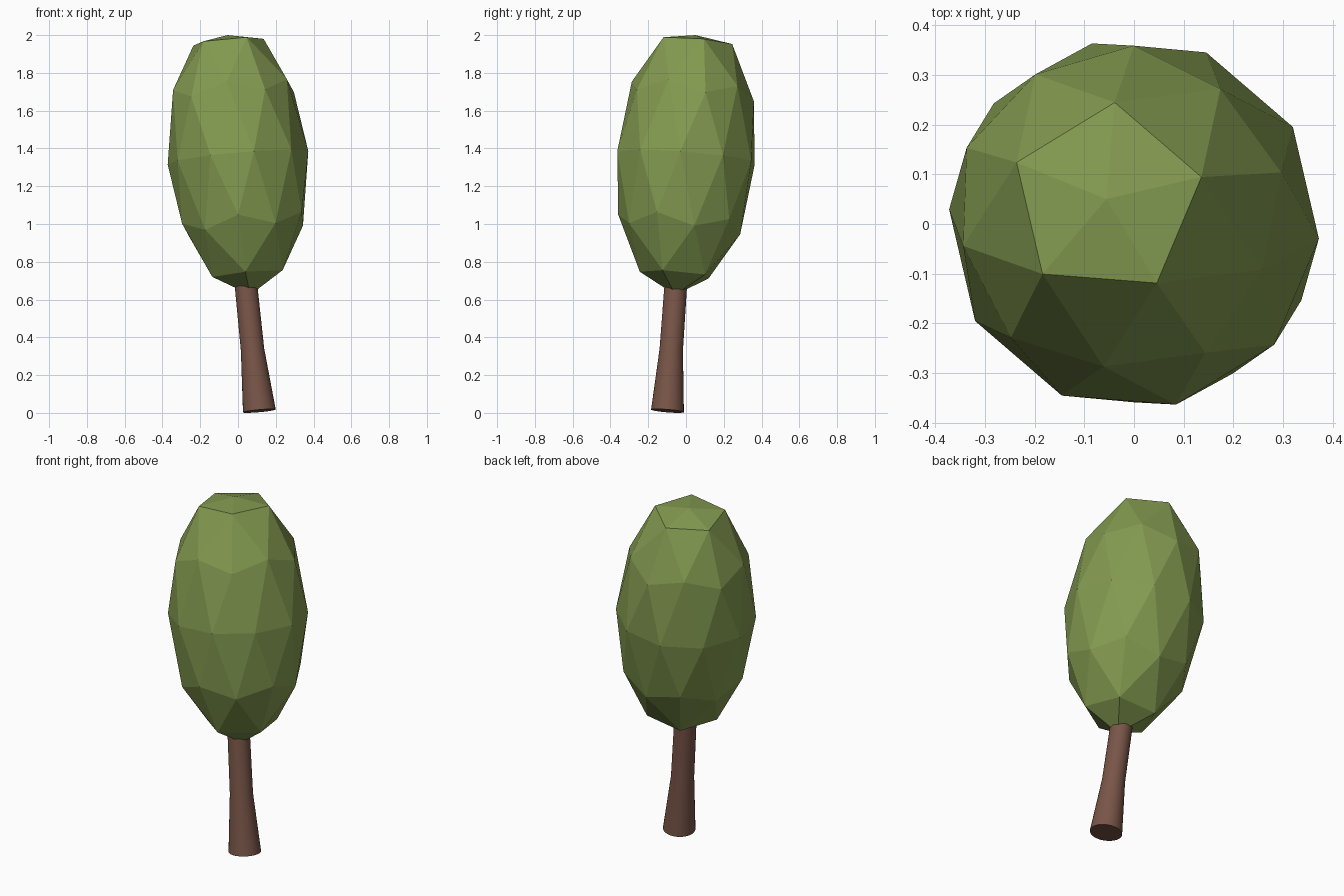
import bpy, bmesh, math
from mathutils import Vector, Matrix

if "Cube" in bpy.data.objects:
    bpy.data.objects.remove(bpy.data.objects["Cube"])


def material(name, colour):
    mat = bpy.data.materials.new(name)
    mat.use_nodes = True
    mat.diffuse_color = (*colour, 1)
    mat.node_tree.nodes["Principled BSDF"].inputs["Base Color"].default_value = (*colour, 1)
    return mat


def add_object(name, bm, mat):
    bmesh.ops.recalc_face_normals(bm, faces=bm.faces)
    mesh = bpy.data.meshes.new(name)
    bm.to_mesh(mesh)
    bm.free()
    mesh.materials.append(mat)
    obj = bpy.data.objects.new(name, mesh)
    bpy.context.collection.objects.link(obj)
    return obj


# The whole tree leans along one axis
lean = Vector((-0.09, 0.079, 1))
tilt = Vector((0, 0, 1)).rotation_difference(lean).to_matrix().to_4x4()

# Crown: faceted, stretched icosphere with a flattened tip
bm = bmesh.new()
bmesh.ops.create_icosphere(bm, subdivisions=2, radius=1)
bm.transform(Matrix.Translation((0, 0, 1.35)) @ tilt
             @ Matrix.Rotation(math.radians(13.3), 4, "Z")
             @ Matrix.Diagonal((0.375, 0.375, 0.73, 1)))
tip = max(bm.verts, key=lambda v: v.co.z)
tip.co = (-0.056, 0.05, 2.0)
add_object("crown", bm, material("leaf green", (0.227, 0.323, 0.080)))

# Trunk: flared, slightly bent column of bridged rings (centre, radius)
rings = [((0.113, -0.098, 0.0105), 0.087),
         ((0.077, -0.078, 0.335), 0.062),
         ((0.045, -0.056, 0.65), 0.06),
         ((0.035, -0.048, 0.75), 0.059)]
bm = bmesh.new()
loops = []
for centre, radius in rings:
    made = bmesh.ops.create_circle(bm, segments=32, radius=radius,
                                   matrix=Matrix.Translation(centre) @ tilt)
    loops.append(made["verts"])
for low, high in zip(loops, loops[1:]):
    for i in range(len(low)):
        j = (i + 1) % len(low)
        bm.faces.new((low[i], low[j], high[j], high[i]))
bm.faces.new(loops[0])
bm.faces.new(loops[-1])
trunk = add_object("trunk", bm, material("bark brown", (0.191, 0.091, 0.065)))
bpy.ops.object.select_all(action="DESELECT")
trunk.select_set(True)
bpy.context.view_layer.objects.active = trunk
bpy.ops.object.shade_smooth_by_angle(angle=math.radians(30))
